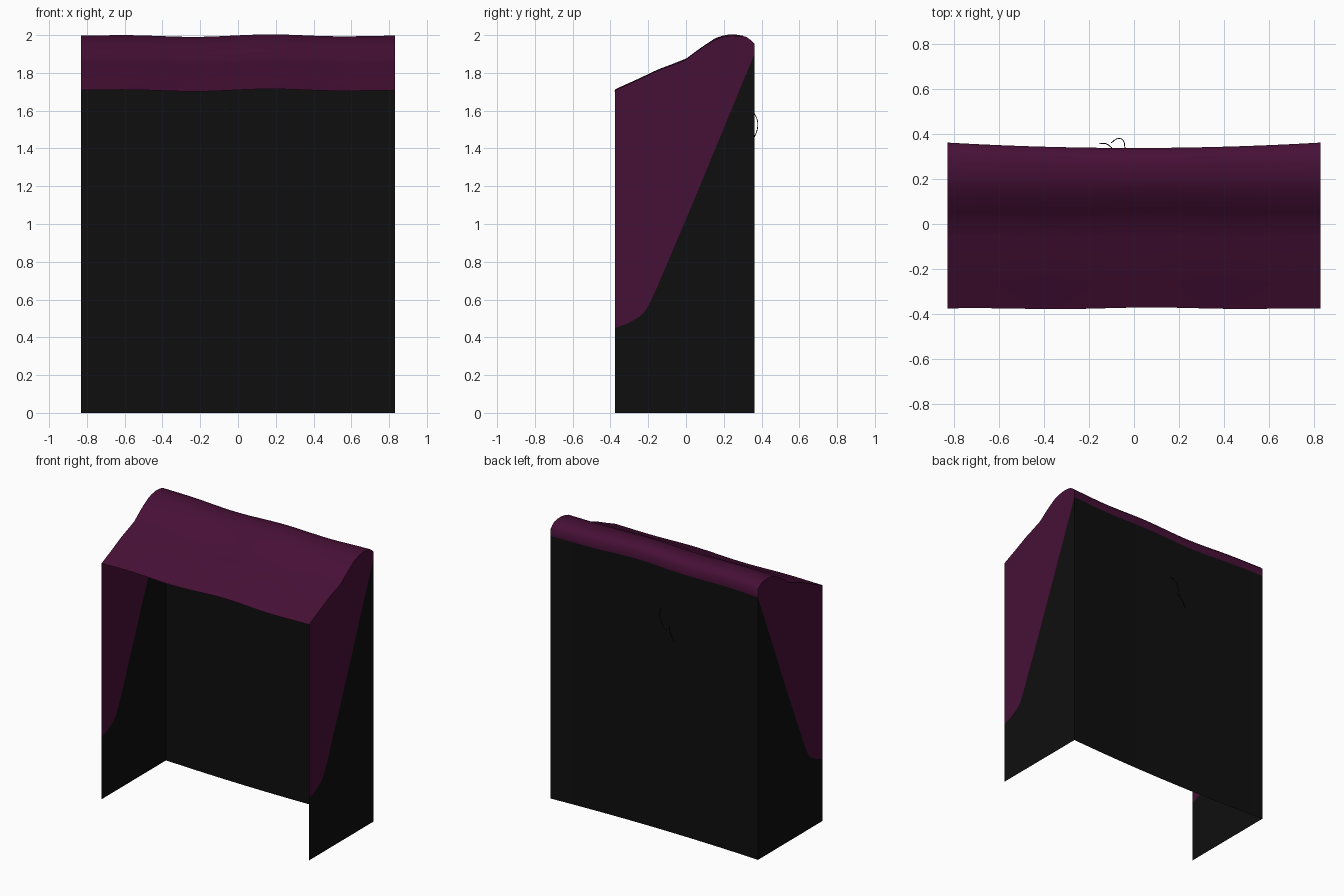
import bpy, bmesh, math

if "Cube" in bpy.data.objects:
    bpy.data.objects.remove(bpy.data.objects["Cube"])

HALF = 0.83      # half width
BACK = 0.362     # back edge
FRONT = -0.375   # front edge
SEAM = 1.9       # where the roof cloth meets the back wall


def material(name, rgb):
    m = bpy.data.materials.new(name)
    m.use_nodes = True
    m.diffuse_color = (*rgb, 1)
    m.node_tree.nodes["Principled BSDF"].inputs["Base Color"].default_value = (*rgb, 1)
    return m


purple = material("dark purple", (0.062, 0.005, 0.037))
black = material("black", (0.0045, 0.0045, 0.0045))


def finish(bm, name, mat, smooth=False):
    me = bpy.data.meshes.new(name)
    bm.to_mesh(me)
    bm.free()
    ob = bpy.data.objects.new(name, me)
    bpy.context.collection.objects.link(ob)
    me.materials.append(mat)
    if smooth:
        bpy.ops.object.select_all(action="DESELECT")
        ob.select_set(True)
        bpy.context.view_layer.objects.active = ob
        bpy.ops.object.shade_smooth_by_angle(angle=math.radians(60))
    return ob


def sag(x, y, z):
    """Loose cloth: the back bows inward and the roof ripples, pinned at the sides."""
    pin = 1 - (x / HALF) ** 2
    depth = max(0, (y - 0.1) / (BACK - 0.1))
    y -= 0.024 * pin * depth
    y += 0.004 * math.sin(7 * x + 1) * pin * (1 - depth)
    if z > SEAM - 0.25:
        z += 0.007 * math.sin(7.3 * (x + 0.035)) * pin
    return x, y, z


def sheet(name, profile, mat, columns=32):
    """Sweep a (y, z) profile across the width as hanging cloth."""
    bm = bmesh.new()
    rows = [[bm.verts.new(sag(-HALF + 2 * HALF * i / columns, y, z))
             for i in range(columns + 1)] for y, z in profile]
    for a, b in zip(rows, rows[1:]):
        for i in range(columns):
            bm.faces.new((a[i], b[i], b[i + 1], a[i + 1]))
    bm.normal_update()
    return finish(bm, name, mat, True)


def side_panel(name, outline, mat, side):
    """Flat panel on the left (+1) or right (-1) side."""
    bm = bmesh.new()
    verts = [bm.verts.new((side * HALF, y, z)) for y, z in outline]
    face = bm.faces.new(verts)
    face.normal_update()
    if face.normal.x * side < 0:
        face.normal_flip()
    bmesh.ops.triangulate(bm, faces=bm.faces[:])
    return finish(bm, name, mat)


# Roof line from the front edge up over the rounded ridge
roof_line = [(FRONT, 1.708), (-0.26, 1.76), (-0.15, 1.812), (-0.07, 1.842), (0, 1.87),
             (0.05, 1.908), (0.1, 1.943), (0.16, 1.978), (0.2, 1.99), (0.24, 1.997),
             (0.28, 1.996), (0.32, 1.99), (0.345, 1.972), (BACK, 1.955)]
# Boundary between purple and black on the sides, front to back
cut_line = [(FRONT, 0.45), (-0.31, 0.473), (-0.245, 0.51), (-0.215, 0.54), (-0.19, 0.585),
            (-0.16, 0.65), (-0.1, 0.79), (0, 1.025), (0.1, 1.265), (BACK, SEAM)]

# Roof cloth with its short drop at the back
sheet("roof_cloth", (roof_line + [(BACK, SEAM)])[::-1], purple)

# Back wall
sheet("back_wall", [(BACK, SEAM * i / 12) for i in range(13)], black)

# Side walls, black below and purple above
for label, side in (("left", 1), ("right", -1)):
    side_panel(label + "_lower_side", [(FRONT, 0)] + cut_line + [(BACK, 0)], black, side)
    side_panel(label + "_upper_side", cut_line + roof_line[::-1], purple, side)


def thread(name, points):
    """Loose thread hanging on the back wall."""
    cu = bpy.data.curves.new(name, "CURVE")
    cu.dimensions = "3D"
    cu.bevel_depth = 0.002
    cu.bevel_resolution = 1
    sp = cu.splines.new("BEZIER")
    sp.bezier_points.add(len(points) - 1)
    for p, co in zip(sp.bezier_points, points):
        p.co = co
        p.handle_left_type = p.handle_right_type = "AUTO"
    ob = bpy.data.objects.new(name, cu)
    bpy.context.collection.objects.link(ob)
    cu.materials.append(black)


thread("long_thread", [(-0.04, 0.338, 1.61), (-0.047, 0.37, 1.57),
                       (-0.075, 0.379, 1.51), (-0.1, 0.362, 1.46)])
thread("short_thread", [(-0.1, 0.34, 1.5), (-0.125, 0.357, 1.45), (-0.155, 0.357, 1.4)])
